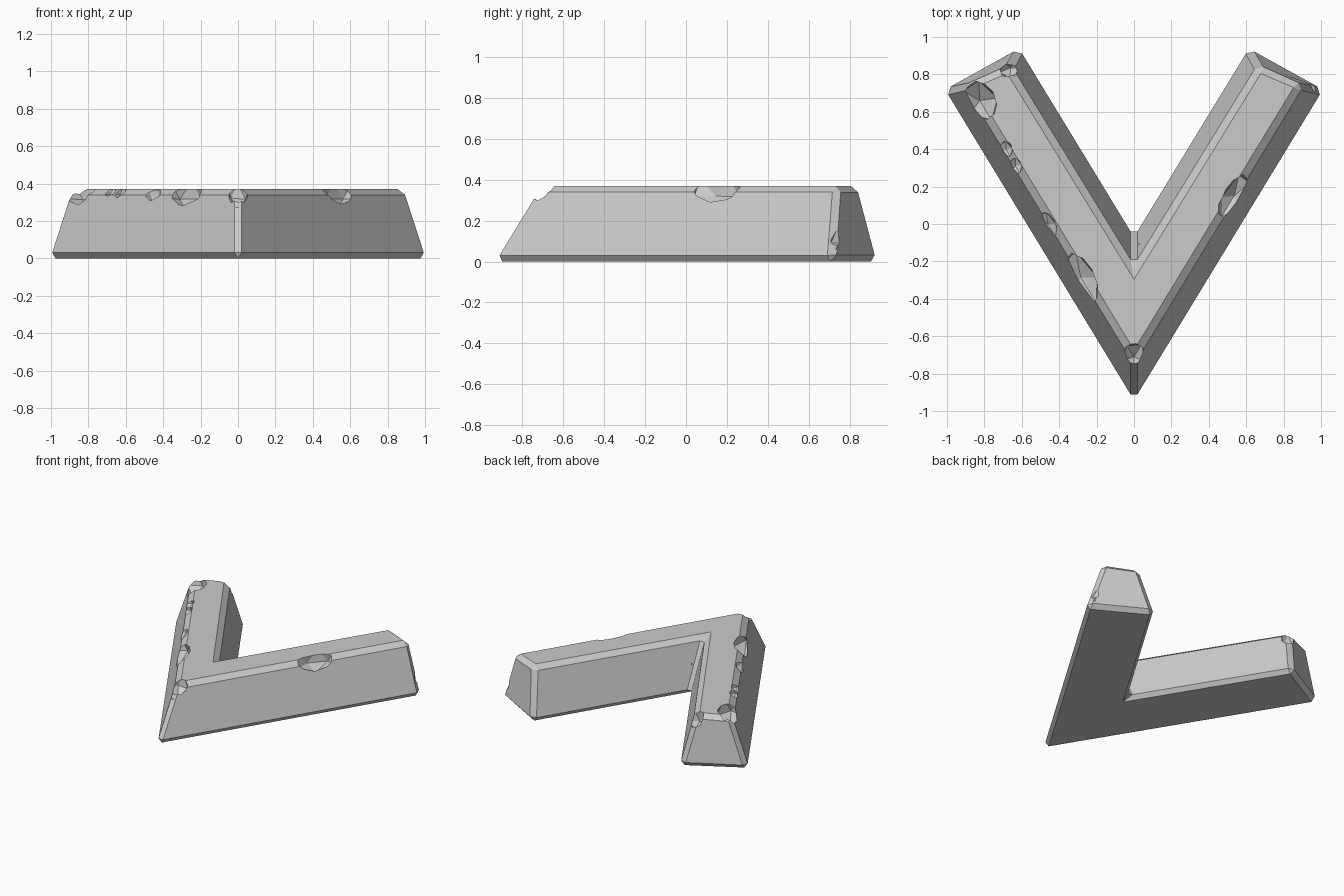
import bpy, bmesh, math, random
from mathutils import Vector, Matrix

if "Cube" in bpy.data.objects:
    bpy.data.objects.remove(bpy.data.objects["Cube"])

random.seed(4)
HEIGHT = 0.37
ARM = math.atan2(1.64, 1.0)          # direction of the right arm in plan


def outline(half):
    """Mirror the right half (inner apex, inner end, outer end, outer apex)."""
    return half + [(-x, y) for x, y in reversed(half[1:-1])]


# Tapered V-shaped block, every edge chamfered
base = outline([(0, -0.055), (0.61, 0.947), (1.02, 0.716), (0, -0.96)])
top = outline([(0, -0.235), (0.665, 0.845), (0.90, 0.745), (0, -0.735)])
bm = bmesh.new()
lo = [bm.verts.new((x, y, 0)) for x, y in base]
hi = [bm.verts.new((x, y, HEIGHT)) for x, y in top]
bm.faces.new(lo)
bm.faces.new(hi)
n = len(lo)
for i in range(n):
    j = (i + 1) % n
    bm.faces.new((lo[i], lo[j], hi[j], hi[i]))
bmesh.ops.recalc_face_normals(bm, faces=bm.faces)
bmesh.ops.bevel(bm, geom=bm.edges[:], offset=0.032, segments=1,
                affect='EDGES', profile=0.5, clamp_overlap=True)
bmesh.ops.recalc_face_normals(bm, faces=bm.faces)
mesh = bpy.data.meshes.new("stone_chevron")
bm.to_mesh(mesh)
bm.free()
block = bpy.data.objects.new("stone_chevron", mesh)
bpy.context.collection.objects.link(block)


def chip(center, size, angle):
    """Cut a faceted, slightly irregular chip out of the block."""
    cb = bmesh.new()
    bmesh.ops.create_icosphere(cb, subdivisions=1, radius=1)
    for v in cb.verts:
        v.co *= random.uniform(0.88, 1.12)
    cb.transform(Matrix.Translation(Vector(center))
                 @ Matrix.Rotation(angle, 4, 'Z')
                 @ Matrix.Diagonal((*size, 1)))
    m = bpy.data.meshes.new("chip_cutter")
    cb.to_mesh(m)
    cb.free()
    cutter = bpy.data.objects.new("chip_cutter", m)
    bpy.context.collection.objects.link(cutter)
    mod = block.modifiers.new("chip", 'BOOLEAN')
    mod.operation = 'DIFFERENCE'
    mod.solver = 'EXACT'
    mod.object = cutter
    return cutter


R, L = ARM, math.pi - ARM
cutters = [chip(*c) for c in [
    # right arm, outer edge and end corner
    ((0.535, 0.15, 0.36), (0.155, 0.07, 0.10), R),
    ((1.00, 0.775, 0.14), (0.08, 0.08, 0.10), R),
    ((0.985, 0.76, 0.07), (0.035, 0.035, 0.04), R),
    # left arm, outer edge
    ((-0.825, 0.66, 0.365), (0.125, 0.095, 0.11), L),
    ((-0.685, 0.40, 0.36), (0.05, 0.04, 0.04), L),
    ((-0.635, 0.31, 0.36), (0.05, 0.045, 0.045), L),
    ((-0.46, 0.00, 0.36), (0.08, 0.045, 0.06), L),
    ((-0.285, -0.285, 0.365), (0.165, 0.085, 0.10), L),
    # left arm, end corner
    ((-0.66, 0.835, 0.34), (0.075, 0.05, 0.10), 0.4),
    # front point and inner corner
    ((0, -0.71, 0.36), (0.07, 0.085, 0.09), 0.3),
    ((0, -0.785, 0.285), (0.035, 0.03, 0.03), 0.0),
    ((0, -0.095, 0.21), (0.035, 0.03, 0.04), 0.2),
]]

# Apply the cuts and remove the cutters
deps = bpy.context.evaluated_depsgraph_get()
cut = bpy.data.meshes.new_from_object(block.evaluated_get(deps))
block.modifiers.clear()
block.data = cut
for c in cutters:
    bpy.data.objects.remove(c)
for p in block.data.polygons:
    p.use_smooth = False
